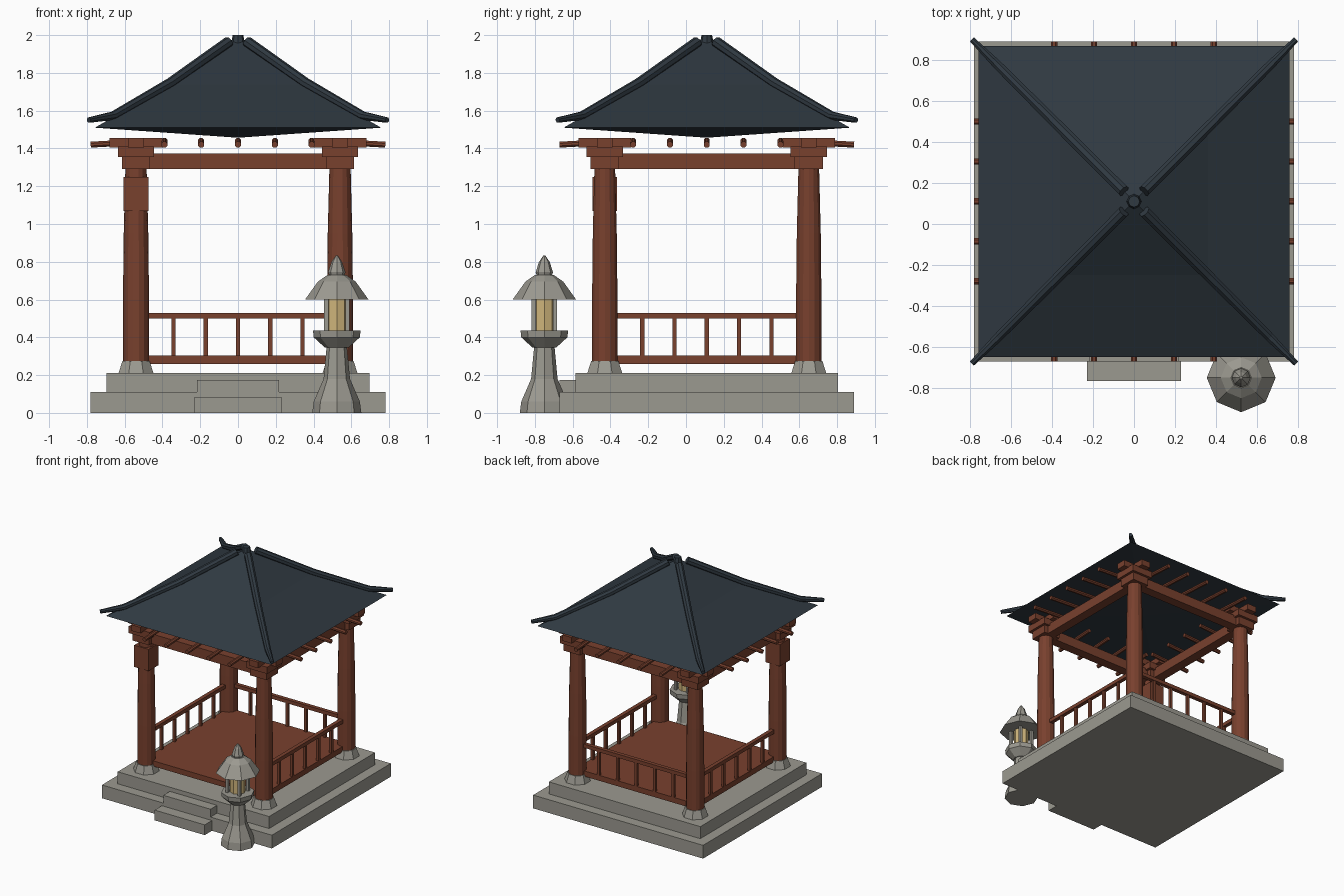
import bpy, bmesh, math
from mathutils import Vector

if "Cube" in bpy.data.objects:
    bpy.data.objects.remove(bpy.data.objects["Cube"], do_unlink=True)

CY = 0.11      # pavilion centre in y
POST = 0.54    # column offset from the centre


def material(name, rgb):
    m = bpy.data.materials.new(name)
    m.use_nodes = True
    m.diffuse_color = (*rgb, 1)
    m.node_tree.nodes["Principled BSDF"].inputs["Base Color"].default_value = (*rgb, 1)
    return m


STONE = material("grey stone", (0.33, 0.32, 0.28))
WOOD = material("red brown wood", (0.19, 0.052, 0.027))
TILE = material("dark slate tile", (0.029, 0.041, 0.053))
GLOW = material("warm lantern panel", (0.62, 0.46, 0.2))


def finish(name, bm, mat):
    bmesh.ops.recalc_face_normals(bm, faces=bm.faces)
    mesh = bpy.data.meshes.new(name)
    bm.to_mesh(mesh)
    bm.free()
    mesh.materials.append(mat)
    ob = bpy.data.objects.new(name, mesh)
    bpy.context.scene.collection.objects.link(ob)
    return ob


def box(name, mat, x, y, z):
    """Box from (min, max) ranges."""
    bm = bmesh.new()
    bmesh.ops.create_cube(bm, size=1)
    for v in bm.verts:
        v.co = [(a + b) / 2 + c * (b - a) for (a, b), c in zip((x, y, z), v.co)]
    return finish(name, bm, mat)


def block(name, mat, cx, cy, hx, hy, z0, z1):
    """Box from centre and half sizes."""
    return box(name, mat, (cx - hx, cx + hx), (cy - hy, cy + hy), (z0, z1))


def loft(name, mat, rings):
    """Bridge rings of equal length and cap both ends."""
    bm = bmesh.new()
    loops = [[bm.verts.new(p) for p in ring] for ring in rings]
    n = len(loops[0])
    for a, b in zip(loops, loops[1:]):
        for i in range(n):
            j = (i + 1) % n
            bm.faces.new((a[i], a[j], b[j], b[i]))
    bm.faces.new(loops[0])
    bm.faces.new(loops[-1])
    return finish(name, bm, mat)


def lathe(name, mat, cx, cy, profile, sides=8, turn=0):
    """Turn a (radius, z) profile about a vertical axis."""
    angles = [turn + math.tau * i / sides for i in range(sides)]
    return loft(name, mat, [[(cx + r * math.cos(a), cy + r * math.sin(a), z)
                             for a in angles] for r, z in profile])


def tube(name, mat, points, radii, sides=8):
    """Round bar through points in one vertical plane."""
    points = [Vector(p) for p in points]
    rings = []
    for i, p in enumerate(points):
        d = (points[min(i + 1, len(points) - 1)] - points[max(i - 1, 0)]).normalized()
        side = d.cross(Vector((0, 0, 1))).normalized()
        up = side.cross(d)
        rings.append([p + radii[i] * (side * math.cos(a) + up * math.sin(a))
                      for a in (math.tau * (k + 0.5) / sides for k in range(sides))])
    return loft(name, mat, rings, )


# Stone terrace and steps
block("lower_terrace", STONE, 0, CY, 0.78, 0.78, 0, 0.11)
block("upper_terrace", STONE, 0, CY, 0.695, 0.695, 0.11, 0.21)
box("lower_step", STONE, (-0.23, 0.23), (-0.765, -0.66), (0, 0.085))
box("upper_step", STONE, (-0.217, 0.217), (-0.67, -0.57), (0, 0.175))

# Floor
block("floor", WOOD, 0, CY, 0.55, 0.55, 0.26, 0.305)

# Columns with plinths and bracket stacks
for sx in (-1, 1):
    for sy in (-1, 1):
        x, y = sx * POST, CY + sy * POST
        lathe("plinth", STONE, x, y, [(0.1, 0.21), (0.078, 0.275)], 8, math.pi / 8)
        lathe("column", WOOD, x, y, [(0.069, 0.265), (0.069, 0.6), (0.065, 0.95),
                                     (0.056, 1.3)], 14)
        block("capital", WOOD, x, y, 0.075, 0.075, 1.29, 1.36)
        block("bracket_block", WOOD, x, y, 0.096, 0.096, 1.355, 1.41)
        block("bracket_arm_x", WOOD, x, y, 0.14, 0.042, 1.405, 1.455)
        block("bracket_arm_y", WOOD, x, y, 0.042, 0.14, 1.405, 1.455)
block("column_box", WOOD, -POST, CY - POST, 0.066, 0.066, 1.07, 1.25)

# Top beams along all four sides
for s in (-1, 1):
    block("beam_x", WOOD, 0, CY + s * POST, POST, 0.04, 1.29, 1.372)
    block("beam_y", WOOD, s * POST, CY, 0.04, POST, 1.29, 1.372)

# Railings on the back and both sides; the front stays open
block("back_rail", WOOD, 0, CY + POST, POST, 0.016, 0.5, 0.53)
for s in (-1, 1):
    block("side_rail", WOOD, s * POST, CY, 0.016, POST, 0.5, 0.53)
for i in range(-2, 3):
    t = i * 0.171
    block("back_baluster", WOOD, t, CY + POST, 0.011, 0.011, 0.3, 0.505)
    for s in (-1, 1):
        block("side_baluster", WOOD, s * POST, CY + t, 0.011, 0.011, 0.3, 0.505)

# Short rafters under the eaves
for i in range(-2, 3):
    t = i * 0.195
    for s in (-1, 1):
        ends = ((0.42, 1.44), (0.78, 1.42))
        tube("rafter_x", WOOD, [(s * d, CY + t, z) for d, z in ends], (0.017, 0.017))
        tube("rafter_y", WOOD, [(t, CY + s * d, z) for d, z in ends], (0.017, 0.017))

# Roof: concave square pyramid with a shallow inverted underside
roof_profile = [(0.004, 1.457), (0.758, 1.51), (0.36, 1.738), (0.01, 1.975)]
lathe("roof", TILE, 0, CY, [(h * math.sqrt(2), z) for h, z in roof_profile],
      4, math.pi / 4)
lathe("roof_cap", TILE, 0, CY, [(0.042, 1.93), (0.028, 2.0)], 8)

# Corner ridges with upturned tips
ridge = [(0.05, 1.963), (0.36, 1.745), (0.66, 1.573), (0.79, 1.55)]
for sx in (-1, 1):
    for sy in (-1, 1):
        tube("corner_ridge", TILE, [(sx * d, CY + sy * d, z) for d, z in ridge],
             (0.03, 0.028, 0.024, 0.015))

# Stone lantern
LX, LY = 0.523, -0.75
lathe("lantern_base", STONE, LX, LY, [(0.13, 0), (0.122, 0.06), (0.07, 0.18),
                                      (0.054, 0.35)])
lathe("lantern_bowl", STONE, LX, LY, [(0.062, 0.345), (0.122, 0.4), (0.126, 0.437)])
lathe("lantern_light", GLOW, LX, LY, [(0.058, 0.43), (0.058, 0.61)])
for sx in (-1, 1):
    for sy in (-1, 1):
        block("lantern_post", STONE, LX + sx * 0.056, LY + sy * 0.056,
              0.011, 0.011, 0.43, 0.61)
lathe("lantern_roof", STONE, LX, LY, [(0.168, 0.6), (0.1, 0.695), (0.05, 0.73)])
lathe("lantern_finial", STONE, LX, LY, [(0.034, 0.71), (0.046, 0.745), (0.028, 0.8),
                                        (0.006, 0.832)])
